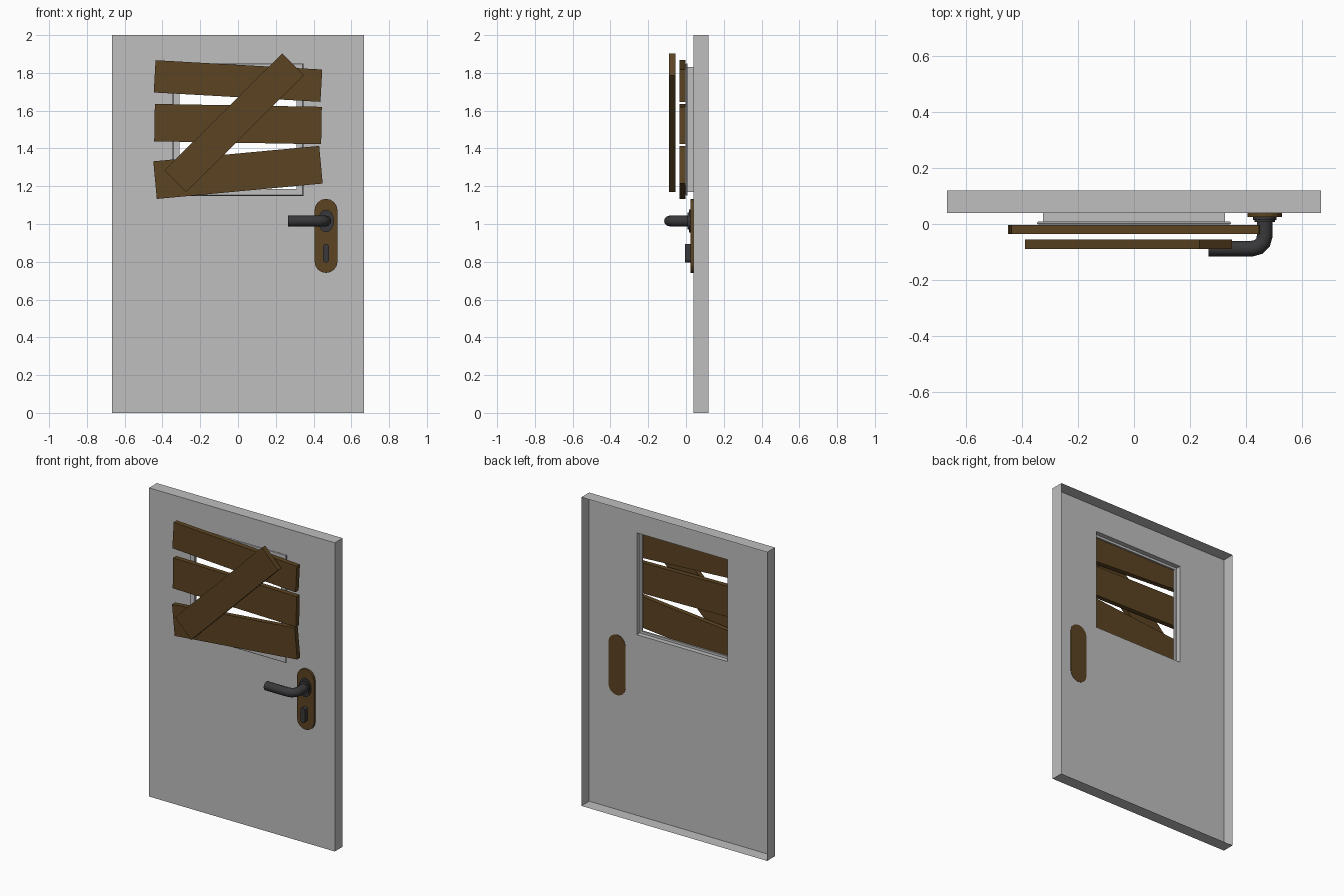
import bpy, bmesh
from math import sin, cos, pi, radians

cube = bpy.data.objects.get("Cube")
if cube:
    bpy.data.objects.remove(cube, do_unlink=True)


def material(name, rgb):
    m = bpy.data.materials.new(name)
    m.use_nodes = True
    m.diffuse_color = (*rgb, 1)
    m.node_tree.nodes["Principled BSDF"].inputs["Base Color"].default_value = (*rgb, 1)
    return m


grey = material("painted grey", (0.52, 0.52, 0.52))
brown = material("brown wood", (0.107, 0.058, 0.016))
dark = material("dark metal", (0.04, 0.04, 0.043))


def finish(name, bm, mat):
    me = bpy.data.meshes.new(name)
    bm.to_mesh(me)
    bm.free()
    me.materials.append(mat)
    ob = bpy.data.objects.new(name, me)
    bpy.context.collection.objects.link(ob)
    return ob


def rect_loft(name, loops, mat):
    """Skin a row of upright rectangles given as (half x, half z, centre z, y)."""
    bm = bmesh.new()
    rings = [[bm.verts.new((sx * hx, y, cz + sz * hz))
              for sx, sz in ((-1, -1), (1, -1), (1, 1), (-1, 1))]
             for hx, hz, cz, y in loops]
    for a, b in zip(rings, rings[1:]):
        for i in range(4):
            j = (i + 1) % 4
            bm.faces.new((a[i], a[j], b[j], b[i]))
    return finish(name, bm, mat)


def prism(name, outline, y_front, y_back, mat):
    """Extrude an x-z outline along y."""
    bm = bmesh.new()
    face = bm.faces.new([bm.verts.new((x, y_front, z)) for x, z in outline])
    ext = bmesh.ops.extrude_face_region(bm, geom=[face], use_keep_orig=True)
    moved = [v for v in ext["geom"] if isinstance(v, bmesh.types.BMVert)]
    bmesh.ops.translate(bm, verts=moved, vec=(0, y_back - y_front, 0))
    bmesh.ops.recalc_face_normals(bm, faces=bm.faces)
    return finish(name, bm, mat)


def capsule(cx, cz, r, half_height, steps=8):
    pts = []
    for start, side in ((0, 1), (pi, -1)):
        for i in range(steps + 1):
            a = start + pi * i / steps
            pts.append((cx + r * cos(a), cz + side * (half_height - r) + r * sin(a)))
    return pts


def ellipse(cx, cz, rx, rz, n=16):
    return [(cx + rx * cos(2 * pi * i / n), cz + rz * sin(2 * pi * i / n)) for i in range(n)]


def plank(name, cx, cz, length, width, degrees, y_front, y_back):
    c, s = cos(radians(degrees)), sin(radians(degrees))
    corners = [(u * length / 2, v * width / 2)
               for u, v in ((-1, -1), (1, -1), (1, 1), (-1, 1))]
    outline = [(cx + u * c - v * s, cz + u * s + v * c) for u, v in corners]
    return prism(name, outline, y_front, y_back, brown)


# Door: front sheet with a window opening, thin sides and an open back
FRONT, BACK, WIN_Z = 0.04, 0.12, 1.5
rect_loft("door_panel", [(0.666, 1, 1, BACK), (0.666, 1, 1, FRONT),
                         (0.325, 0.33, WIN_Z, FRONT)], grey)

# Window frame: short sleeve ending in a thin bevelled flange
profile = [(0.325, FRONT), (0.325, 0.009), (0.342, 0.009), (0.346, 0.003),
           (0.342, -0.002), (0.31, -0.002), (0.31, 0.009), (0.325, 0.009)]
rect_loft("window_frame", [(h, h + 0.005, WIN_Z, y) for h, y in profile], grey)

# Boards nailed across the window
plank("upper_plank", 0, 1.757, 0.884, 0.171, -3.2, -0.035, -0.003)
plank("middle_plank", 0, 1.529, 0.884, 0.198, -1, -0.035, -0.003)
plank("lower_plank", 0, 1.273, 0.882, 0.2, 5.3, -0.035, -0.003)
plank("diagonal_plank", -0.02, 1.536, 0.877, 0.163, 44.8, -0.089, -0.056)

# Handle plate, rosette and lock cylinder
HX, HZ = 0.466, 1.016
prism("handle_plate", capsule(HX, 0.937, 0.061, 0.196), 0.025, 0.042, brown)
prism("handle_rosette", ellipse(HX, HZ, 0.042, 0.06), 0.015, 0.03, dark)
prism("handle_collar", ellipse(HX, HZ, 0.036, 0.045), 0.008, 0.02, dark)
prism("lock_cylinder", capsule(HX, 0.845, 0.016, 0.049), -0.004, 0.03, dark)

# Bent lever handle
bend = 0.046
path = [(HX, 0.02)]
path += [(HX - bend + bend * cos(a), -0.042 - bend * sin(a))
         for a in (0, pi / 6, pi / 3, pi / 2)]
path.append((0.265, path[-1][1]))
curve = bpy.data.curves.new("lever_handle", "CURVE")
curve.dimensions = "3D"
curve.bevel_depth = 0.028
curve.bevel_resolution = 4
curve.use_fill_caps = True
spline = curve.splines.new("POLY")
spline.points.add(len(path) - 1)
for p, (x, y) in zip(spline.points, path):
    p.co = (x, y, HZ, 1)
curve.materials.append(dark)
lever = bpy.data.objects.new("lever_handle", curve)
bpy.context.collection.objects.link(lever)
bpy.ops.object.select_all(action="DESELECT")
lever.select_set(True)
bpy.context.view_layer.objects.active = lever
bpy.ops.object.convert(target="MESH")
bpy.ops.object.shade_smooth_by_angle(angle=radians(40))
